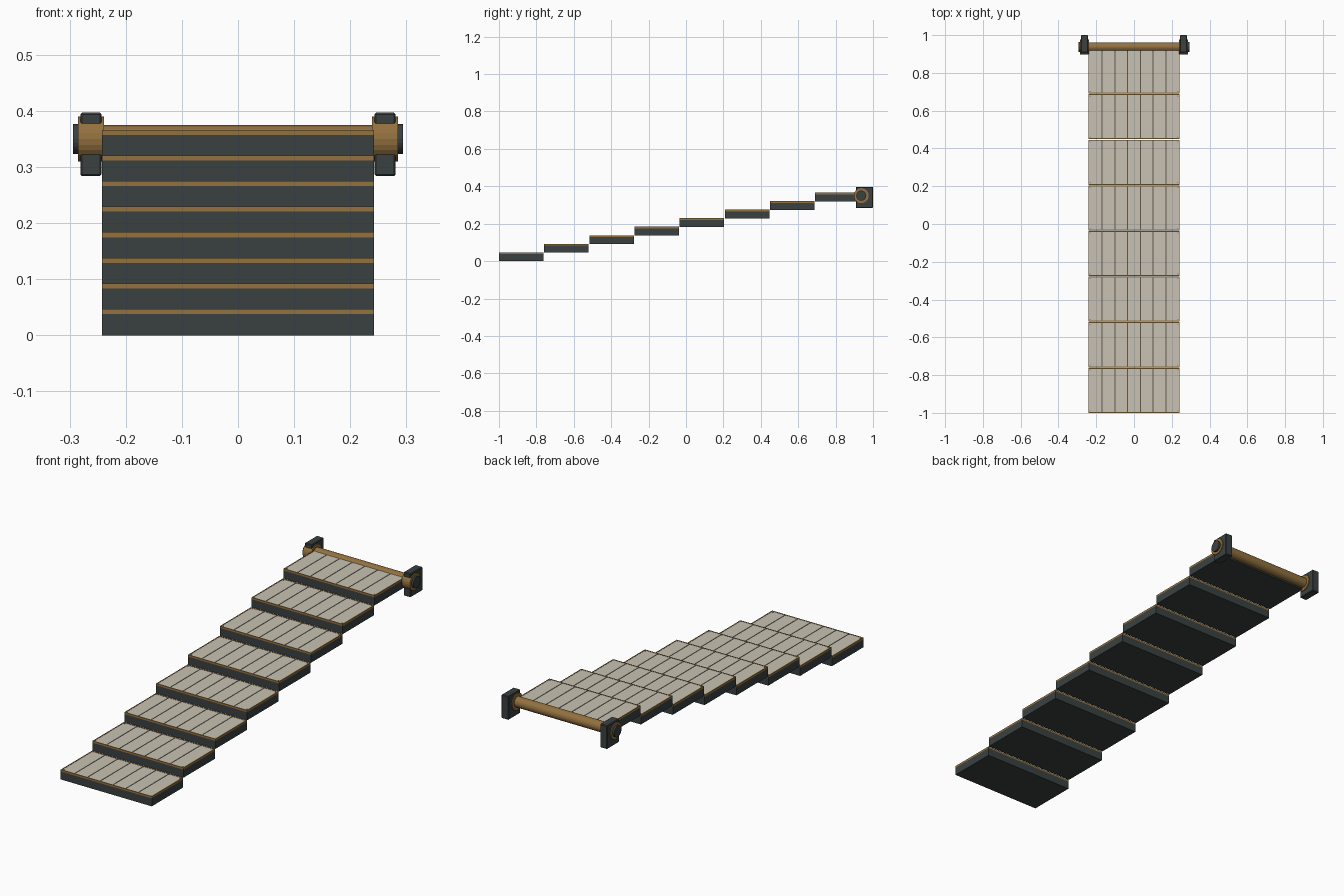
import bpy
from math import pi

cube = bpy.data.objects.get("Cube")
if cube:
    bpy.data.objects.remove(cube, do_unlink=True)


def material(name, rgb):
    m = bpy.data.materials.new(name)
    m.use_nodes = True
    m.diffuse_color = (*rgb, 1)
    m.node_tree.nodes["Principled BSDF"].inputs["Base Color"].default_value = (*rgb, 1)
    return m


STEEL = material("dark steel", (0.042, 0.052, 0.053))
BRASS = material("aged brass", (0.29, 0.165, 0.05))
IVORY = material("ivory plank", (0.58, 0.54, 0.45))
SEAM = material("seam shadow", (0.11, 0.10, 0.08))


def box(name, mat, x, y, z, bevel=0):
    """Box spanning the (low, high) pairs on each axis."""
    spans = (x, y, z)
    bpy.ops.mesh.primitive_cube_add(size=1, location=[(a + b) / 2 for a, b in spans])
    ob = bpy.context.object
    ob.name = name
    ob.scale = [b - a for a, b in spans]
    bpy.ops.object.transform_apply(location=False, rotation=False, scale=True)
    ob.data.materials.append(mat)
    if bevel:
        mod = ob.modifiers.new("bevel", "BEVEL")
        mod.width = bevel
        mod.segments = 1
    return ob


def rod(name, mat, radius, x, y, z, sides=24):
    """Cylinder lying along x."""
    bpy.ops.mesh.primitive_cylinder_add(
        vertices=sides, radius=radius, depth=x[1] - x[0],
        location=((x[0] + x[1]) / 2, y, z), rotation=(0, pi / 2, 0))
    ob = bpy.context.object
    ob.name = name
    ob.data.materials.append(mat)


STEPS, RUN, RISE = 8, 0.2415, 0.0456
LENGTH, HALF, RIM = 0.2385, 0.242, 0.005
PLANKS, SEAM_W = 7, 0.005

for i in range(STEPS):
    y0, z0 = -1 + i * RUN, i * RISE
    y1 = y0 + LENGTH
    tag = f"_{i + 1}"

    # Steel tread body and brass frame
    box("step_body" + tag, STEEL, (-HALF, HALF), (y0, y1), (z0, z0 + 0.038))
    rim_z = (z0 + 0.038, z0 + 0.047)
    box("front_trim" + tag, BRASS, (-HALF, HALF), (y0, y0 + RIM), rim_z)
    box("back_trim" + tag, BRASS, (-HALF, HALF), (y1 - RIM, y1), rim_z)
    for side, s in (("left", 1), ("right", -1)):
        edges = sorted((s * HALF, s * (HALF - RIM)))
        box(f"{side}_trim" + tag, BRASS, edges, (y0 + RIM, y1 - RIM), rim_z)

    # Ivory planks over a dark seam bed
    inner = HALF - RIM
    ya, yb = y0 + RIM, y1 - RIM
    box("seam_bed" + tag, SEAM, (-inner, inner), (ya, yb), (z0 + 0.038, z0 + 0.0445))
    pitch = 2 * inner / PLANKS
    for p in range(PLANKS):
        xa = -inner + p * pitch
        left_gap = SEAM_W / 2 if p else 0
        right_gap = SEAM_W / 2 if p < PLANKS - 1 else 0
        box(f"plank{tag}_{p + 1}", IVORY, (xa + left_gap, xa + pitch - right_gap),
            (ya, yb), (z0 + 0.0385, z0 + 0.046))

    # Corner rivets
    for x in (-0.232, 0.232):
        for y in (y0 + 0.011, y1 - 0.011):
            bpy.ops.mesh.primitive_cylinder_add(
                vertices=8, radius=0.003, depth=0.004, location=(x, y, z0 + 0.045))
            bpy.context.object.name = "rivet" + tag
            bpy.context.object.data.materials.append(BRASS)

# Hinge roller with brackets at the top end
AXIS_Y, AXIS_Z = 0.937, 0.35
rod("hinge_roller", BRASS, 0.025, (-0.25, 0.25), AXIS_Y, AXIS_Z)
for side, s in (("left", 1), ("right", -1)):
    def span(a, b):
        return sorted((s * a, s * b))
    box(f"{side}_bracket", STEEL, span(0.243, 0.281), (0.908, 1.0), (0.284, 0.397), 0.003)
    rod(f"{side}_collar", BRASS, 0.04, span(0.239, 0.285), AXIS_Y, AXIS_Z)
    rod(f"{side}_end_cap", STEEL, 0.027, span(0.28, 0.294), AXIS_Y, AXIS_Z)
